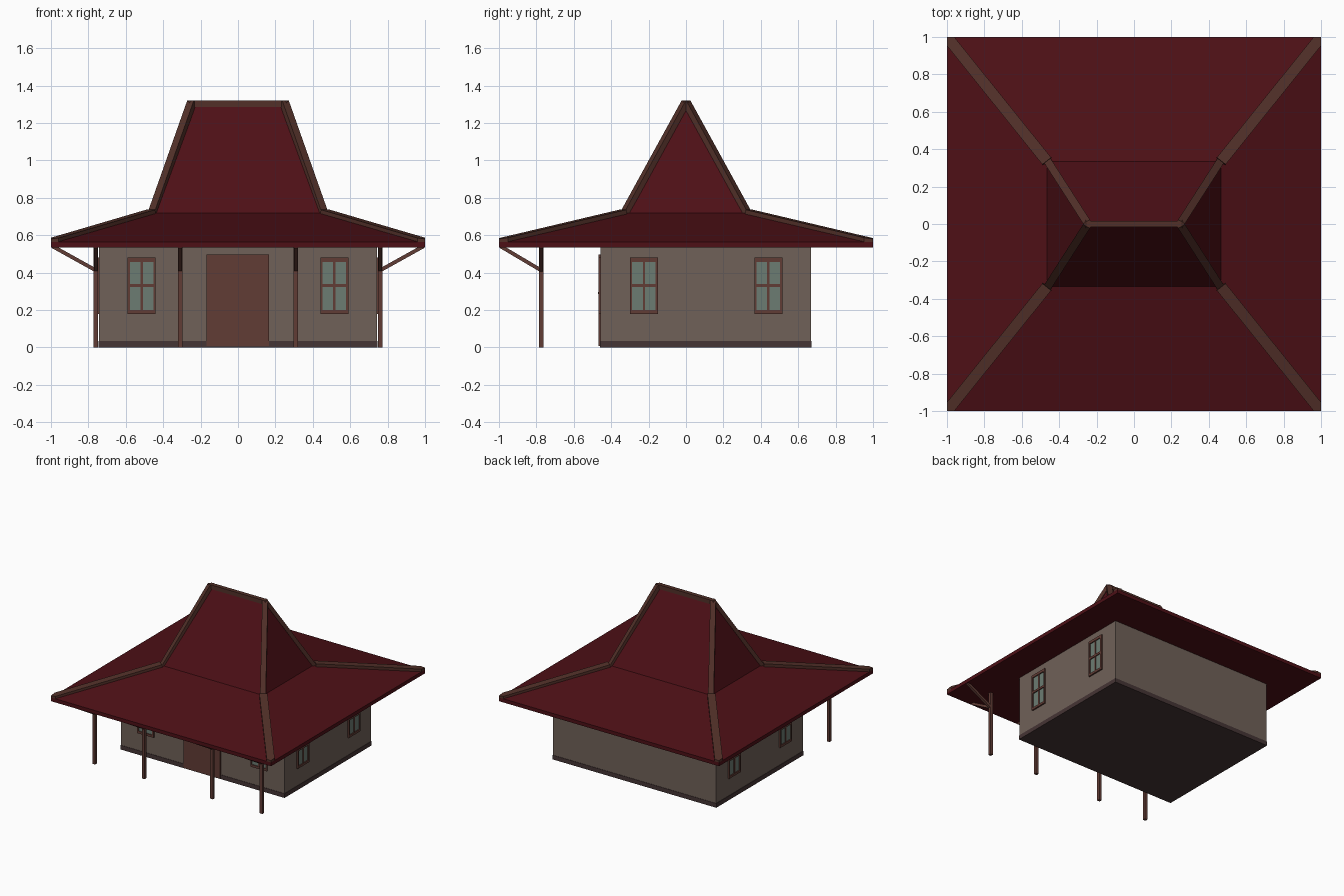
import bpy, bmesh, math
from mathutils import Vector, Matrix

if "Cube" in bpy.data.objects:
    bpy.data.objects.remove(bpy.data.objects["Cube"])


def material(name, rgb):
    m = bpy.data.materials.new(name)
    m.diffuse_color = (*rgb, 1)
    m.use_nodes = True
    m.node_tree.nodes["Principled BSDF"].inputs["Base Color"].default_value = m.diffuse_color
    return m


ROOF = material("roof_red", (0.075, 0.005, 0.008))
TRIM = material("ridge_brown", (0.085, 0.03, 0.022))
WOOD = material("wood", (0.12, 0.045, 0.035))
WALL = material("plaster", (0.16, 0.12, 0.098))
BASE = material("plinth", (0.06, 0.035, 0.035))
GLASS = material("glass", (0.15, 0.2, 0.17))


def finish(name, bm, mat):
    bmesh.ops.recalc_face_normals(bm, faces=bm.faces)
    me = bpy.data.meshes.new(name)
    bm.to_mesh(me)
    bm.free()
    me.materials.append(mat)
    ob = bpy.data.objects.new(name, me)
    bpy.context.collection.objects.link(ob)
    return ob


def add_box(bm, lo, hi, mat=Matrix()):
    lo, hi = Vector(lo), Vector(hi)
    m = mat @ Matrix.Translation((lo + hi) / 2) @ Matrix.Diagonal((*(hi - lo), 1))
    bmesh.ops.create_cube(bm, size=1, matrix=m)


def box(name, lo, hi, mat):
    bm = bmesh.new()
    add_box(bm, lo, hi)
    return finish(name, bm, mat)


def beam(name, a, b, w, h, mat, clips=()):
    """Rectangular bar between two points, trimmed by (point, normal) planes."""
    a, b = Vector(a), Vector(b)
    d = b - a
    x = d.normalized()
    y = Vector((0, 0, 1)).cross(x).normalized()
    rot = Matrix((x, y, x.cross(y))).transposed().to_4x4()
    bm = bmesh.new()
    add_box(bm, (-d.length / 2, -w / 2, -h / 2), (d.length / 2, w / 2, h / 2),
            Matrix.Translation((a + b) / 2) @ rot)
    for co, no in clips:
        r = bmesh.ops.bisect_plane(bm, geom=bm.verts[:] + bm.edges[:] + bm.faces[:],
                                   plane_co=co, plane_no=no, clear_outer=True)
        cut = [e for e in r["geom_cut"] if isinstance(e, bmesh.types.BMEdge)]
        bmesh.ops.holes_fill(bm, edges=cut)
    return finish(name, bm, mat)


# Two-pitch hipped roof: stacked rings closed by a ridge
bm = bmesh.new()
rings = []
for hx, hy, z in ((1, 1, 0.535), (1, 1, 0.565), (0.465, 0.335, 0.72)):
    rings.append([bm.verts.new((sx * hx, sy * hy, z))
                  for sx, sy in ((-1, -1), (1, -1), (1, 1), (-1, 1))])
bm.faces.new(rings[0])
for low, up in zip(rings, rings[1:]):
    for i in range(4):
        j = (i + 1) % 4
        bm.faces.new((low[i], low[j], up[j], up[i]))
left, right = bm.verts.new((-0.25, 0, 1.305)), bm.verts.new((0.25, 0, 1.305))
t = rings[2]
for f in ((t[0], t[1], right, left), (t[1], t[2], right),
          (t[2], t[3], left, right), (t[3], t[0], left)):
    bm.faces.new(f)
finish("roof", bm, ROOF)

# Hip caps and ridge cap
for sx in (-1, 1):
    for sy in (-1, 1):
        beam("lower_hip_cap", (sx * 1.05, sy * 1.063, 0.55), (sx * 0.465, sy * 0.335, 0.722),
             0.06, 0.03, TRIM, [((sx, 0, 0), (sx, 0, 0)), ((0, sy, 0), (0, sy, 0)),
                                ((0, 0, 0.537), (0, 0, -1))])
        beam("upper_hip_cap", (sx * 0.458, sy * 0.33, 0.715), (sx * 0.246, 0, 1.315),
             0.042, 0.03, TRIM, [((0, 0, 1.32), (0, 0, 1))])
beam("ridge_cap", (-0.255, 0, 1.303), (0.255, 0, 1.303), 0.034, 0.034, TRIM)

# House body and plinth
box("walls", (-0.742, -0.457, 0.035), (0.742, 0.668, 0.535), WALL)
box("plinth", (-0.745, -0.46, 0), (0.745, 0.671, 0.035), BASE)

# Double door: slab, mid ledges and centre seam
bm = bmesh.new()
add_box(bm, (-0.168, -0.467, 0.008), (0.165, -0.45, 0.497))
for s in (-1, 1):
    c = s * 0.08
    add_box(bm, (c - 0.065, -0.471, 0.285), (c + 0.065, -0.46, 0.297))
finish("double_door", bm, WOOD)


# Windows are built facing -y, then turned onto each wall
def window(place):
    bm = bmesh.new()
    w, d, z0, z1 = 0.075, -0.012, 0.18, 0.48
    for s in (-1, 1):
        add_box(bm, (min(s * w, s * 0.063), d, z0), (max(s * w, s * 0.063), 0.005, z1), place)
    for a, b in ((z0, 0.199), (0.322, 0.34), (0.458, z1)):
        add_box(bm, (-0.063, d, a), (0.063, 0.005, b), place)
    add_box(bm, (-0.006, d * 0.8, 0.199), (0.006, 0.005, 0.458), place)
    finish("window_frame", bm, WOOD)
    bm = bmesh.new()
    add_box(bm, (-0.063, -0.004, 0.199), (0.063, 0.005, 0.458), place)
    finish("window_glass", bm, GLASS)


for s in (-1, 1):
    window(Matrix.Translation((s * 0.515, -0.457, 0)))
    for y in (-0.225, 0.44):
        window(Matrix.Translation((s * 0.742, y, 0)) @ Matrix.Rotation(s * math.pi / 2, 4, 'Z'))

# Veranda posts with braces to the eaves
for x in (-0.76, -0.31, 0.31, 0.76):
    y = -0.774
    box("veranda_post", (x - 0.012, y - 0.012, 0), (x + 0.012, y + 0.012, 0.54), WOOD)
    top = [((0, 0, 0.538), (0, 0, 1))]
    beam("front_brace", (x, y, 0.412), (x, -0.99, 0.54), 0.02, 0.02, WOOD, top)
    if abs(x) > 0.5:
        s = math.copysign(1, x)
        beam("side_brace", (x, y, 0.412), (s * 0.99, y, 0.54), 0.02, 0.02, WOOD, top)
